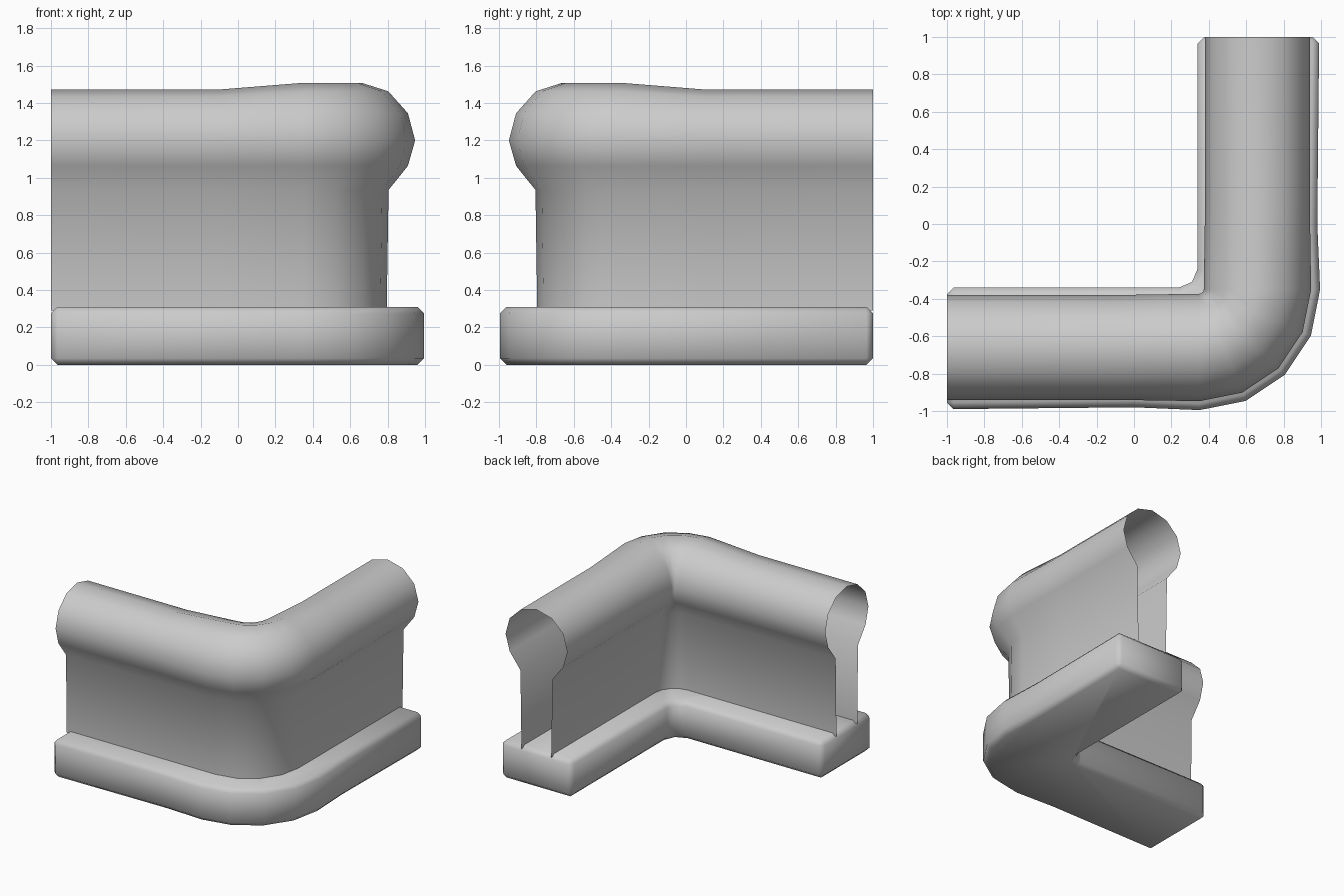
import bpy, bmesh
from math import sin, cos, radians

if "Cube" in bpy.data.objects:
    bpy.data.objects.remove(bpy.data.objects["Cube"])

PIVOT = 0.35            # bend pivot at (PIVOT, -PIVOT)
ARC = [0, 22.5, 45, 67.5, 90]


def finish(bm, name, angle):
    bmesh.ops.recalc_face_normals(bm, faces=bm.faces)
    me = bpy.data.meshes.new(name)
    bm.to_mesh(me)
    bm.free()
    ob = bpy.data.objects.new(name, me)
    bpy.context.collection.objects.link(ob)
    bpy.ops.object.select_all(action='DESELECT')
    ob.select_set(True)
    bpy.context.view_layer.objects.active = ob
    bpy.ops.object.shade_smooth_by_angle(angle=radians(angle))
    return ob


def profile(centre, radius, lift):
    """Wall sheet, round rail, wall sheet: (distance from pivot, height)."""
    pts = [(centre + 0.135, 0.29), (centre + 0.145, 0.935)]
    for a in range(-30, 211, 30):
        up = sin(radians(a))
        z = 1.2 + up * (0.272 + lift * max(up, 0))
        pts.append((centre + radius * cos(radians(a)), z))
    return pts + [(centre - 0.145, 0.935), (centre - 0.135, 0.29)]


# hollow rail and wall, swept round the corner
straight = profile(0.31, 0.28, 0)
bend = profile(0.31, 0.287, 0.036)
stations = [(-1, straight), (-0.1, straight)]
rows = [[(x, -PIVOT - r, z) for r, z in p] for x, p in stations]
for a in ARC:
    s, c = sin(radians(a)), cos(radians(a))
    rows.append([(PIVOT + r * s, -PIVOT - r * c, z) for r, z in bend])
rows += [[(PIVOT + r, -x, z) for r, z in p] for x, p in reversed(stations)]

bm = bmesh.new()
grid = [[bm.verts.new(p) for p in row] for row in rows]
for a, b in zip(grid, grid[1:]):
    for i in range(len(a) - 1):
        bm.faces.new((a[i], b[i], b[i + 1], a[i + 1]))
finish(bm, "wall_and_rail", 80)

# bevelled L-shaped base
outline = [(-1, -0.34), (-1, -0.99), (0, -0.98)]
outline += [(PIVOT + 0.645 * sin(radians(a)), -PIVOT - 0.645 * cos(radians(a))) for a in ARC]
outline += [(0.98, 0), (0.99, 1), (0.34, 1), (0.34, -0.24), (0.31, -0.31), (0.24, -0.34)]
bm = bmesh.new()
bottom = bm.faces.new([bm.verts.new((x, y, 0)) for x, y in outline])
top = bmesh.ops.extrude_face_region(bm, geom=[bottom], use_keep_orig=True)["geom"]
for v in top:
    if isinstance(v, bmesh.types.BMVert):
        v.co.z = 0.31
bmesh.ops.recalc_face_normals(bm, faces=bm.faces)
sharp = [e for e in bm.edges if e.calc_face_angle(0) > radians(60)]
bmesh.ops.bevel(bm, geom=sharp, offset=0.035, segments=1, profile=0.5, affect='EDGES')
finish(bm, "base", 50)
